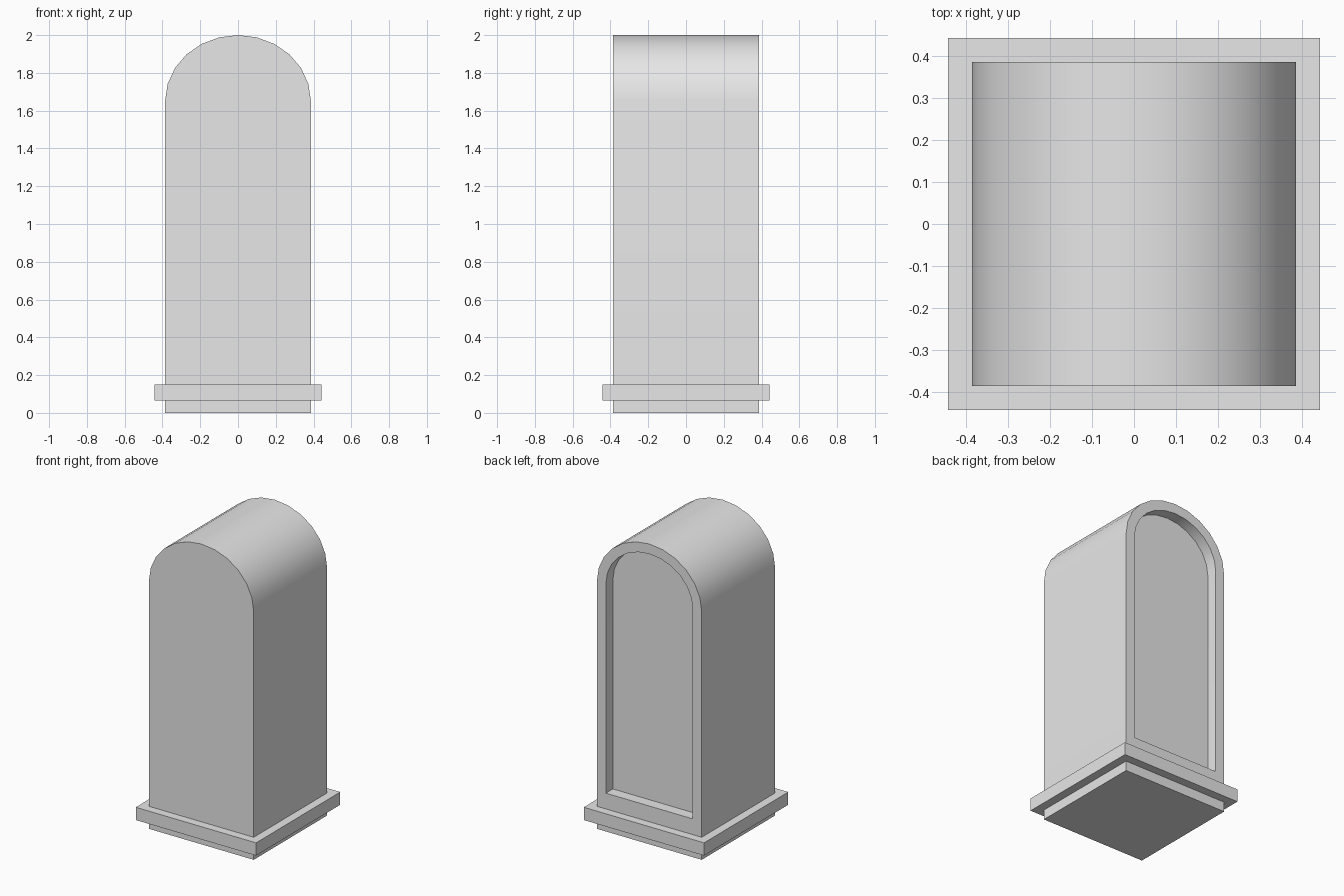
import bpy, bmesh, math

if "Cube" in bpy.data.objects:
    bpy.data.objects.remove(bpy.data.objects["Cube"], do_unlink=True)

HALF = 0.386      # half width and half depth of the body
SPRING = 1.65     # height where the arch starts
RIM = 0.066       # width of the frame around the niche
DEPTH = 0.074     # depth of the niche
GREY = (0.8, 0.8, 0.8, 1)

stone = bpy.data.materials.new("plain grey")
stone.use_nodes = True
stone.diffuse_color = GREY
stone.node_tree.nodes["Principled BSDF"].inputs["Base Color"].default_value = GREY


def finish(name, bm):
    bmesh.ops.recalc_face_normals(bm, faces=bm.faces)
    mesh = bpy.data.meshes.new(name)
    bm.to_mesh(mesh)
    bm.free()
    mesh.materials.append(stone)
    obj = bpy.data.objects.new(name, mesh)
    bpy.context.collection.objects.link(obj)
    return obj


def slab(name, half, bottom, top):
    bm = bmesh.new()
    bmesh.ops.create_cube(bm, size=1)
    for v in bm.verts:
        v.co.x *= 2 * half
        v.co.y *= 2 * half
        v.co.z = top if v.co.z > 0 else bottom
    return finish(name, bm)


def arch_loop(bm, inset, bottom, y, steps=12):
    # Upright sides closed by a half ellipse
    rx, rz = HALF - inset, 2 - SPRING - inset
    points = [(-rx, bottom), (rx, bottom)]
    for i in range(steps + 1):
        a = math.pi * i / steps
        points.append((rx * math.cos(a), SPRING + rz * math.sin(a)))
    return [bm.verts.new((x, y, z)) for x, z in points]


# Arched body with a shallow niche in its back
bm = bmesh.new()
loops = [arch_loop(bm, 0, 0, -HALF),
         arch_loop(bm, 0, 0, HALF),
         arch_loop(bm, RIM, 0.255, HALF),
         arch_loop(bm, RIM, 0.255, HALF - DEPTH)]
for a, b in zip(loops, loops[1:]):
    for i in range(len(a)):
        j = (i + 1) % len(a)
        bm.faces.new((a[i], a[j], b[j], b[i]))
bm.faces.new(loops[0])
bm.faces.new(loops[-1])
body = finish("arched_body", bm)

# Projecting plinth band around the foot
slab("plinth_band", 0.443, 0.065, 0.15)

# Smooth arch, sharp edges elsewhere
bpy.ops.object.select_all(action="DESELECT")
body.select_set(True)
bpy.context.view_layer.objects.active = body
bpy.ops.object.shade_smooth_by_angle(angle=math.radians(30))
